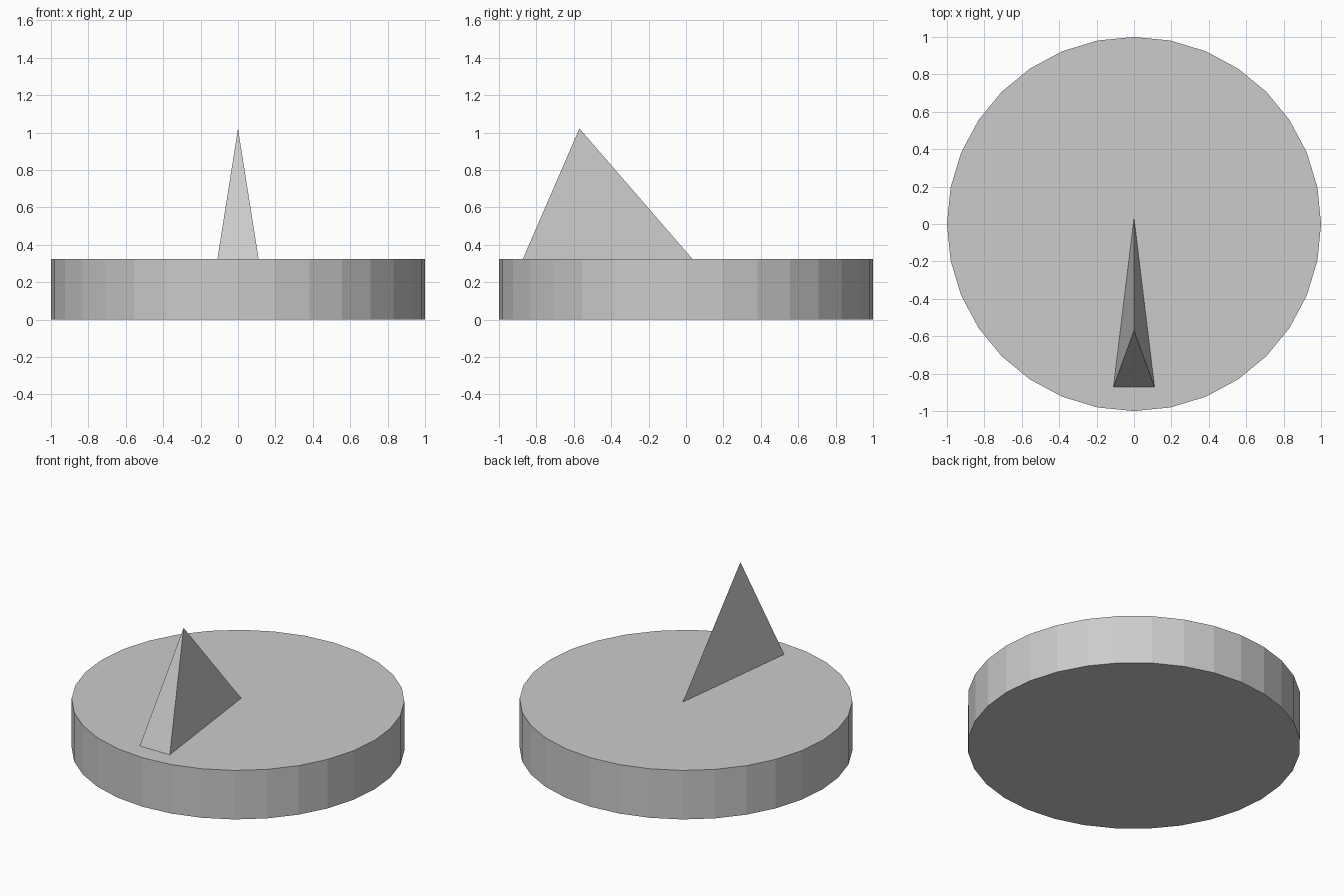
import bpy
from math import sqrt

if "Cube" in bpy.data.objects:
    bpy.data.objects.remove(bpy.data.objects["Cube"])

DISC_H = 0.325
TIP_Z = 1.022

# Round dial plate
bpy.ops.mesh.primitive_cylinder_add(vertices=32, radius=1, depth=DISC_H,
                                    location=(0, 0, DISC_H / 2))
bpy.context.object.name = "dial_plate"

# Upright pointer: a three-sided pyramid, narrow in x and long in y
height = TIP_Z - DISC_H
bpy.ops.mesh.primitive_cone_add(vertices=3, radius1=1, radius2=0, depth=height,
                                location=(0, -0.57, DISC_H + height / 2))
pointer = bpy.context.object
pointer.name = "shadow_pointer"
pointer.scale = (0.11 / (sqrt(3) / 2), 0.604, 1)
